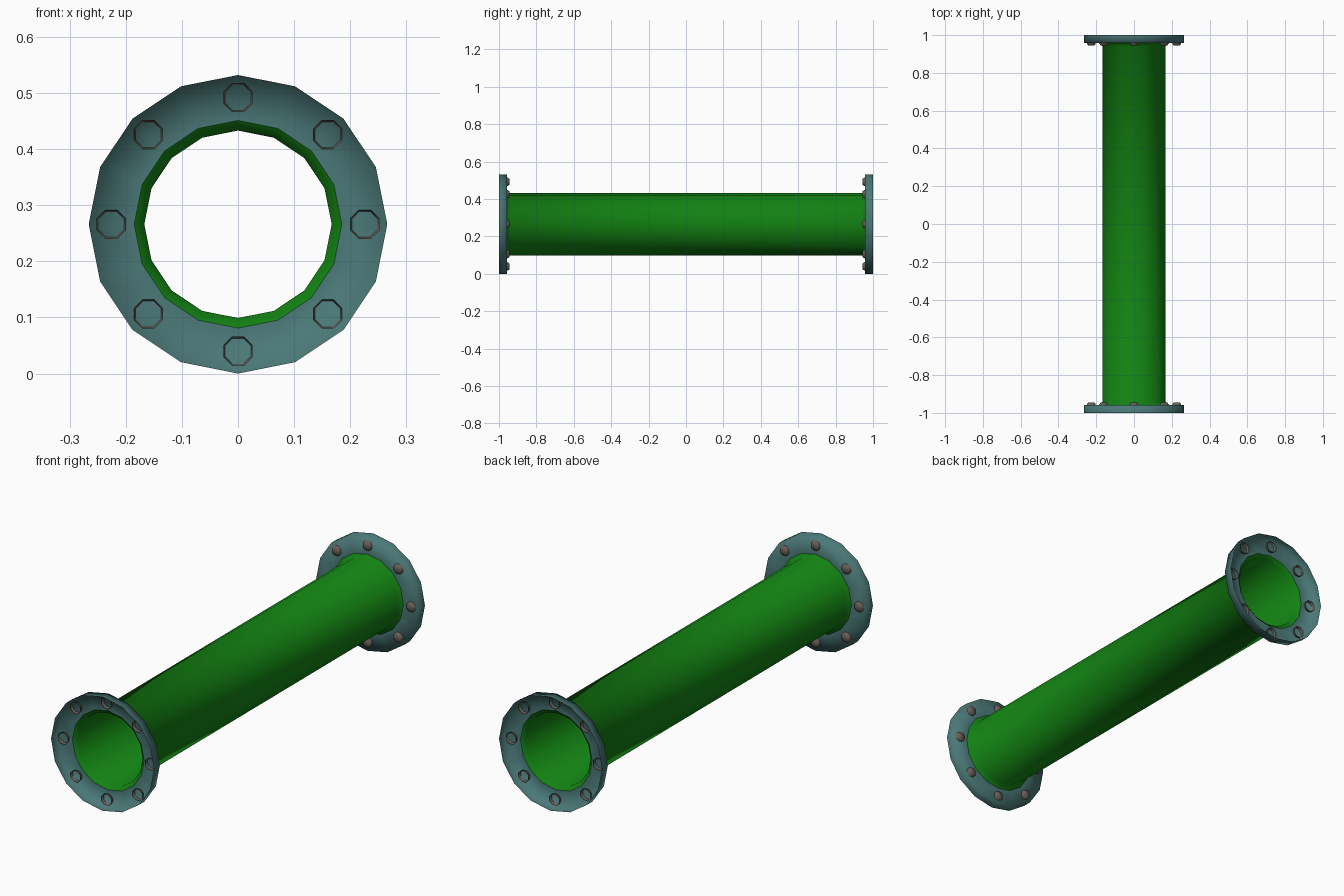
import bpy, bmesh, math

if "Cube" in bpy.data.objects:
    bpy.data.objects.remove(bpy.data.objects["Cube"])

ZC = 0.266          # height of the pipe axis
DISC_Y = -0.957     # inner plate of the front flange


def material(name, rgb):
    m = bpy.data.materials.new(name)
    m.diffuse_color = (*rgb, 1)
    m.use_nodes = True
    m.node_tree.nodes["Principled BSDF"].inputs["Base Color"].default_value = m.diffuse_color
    return m


GREEN = material("pipe green", (0.006, 0.22, 0.006))
TEAL = material("flange teal", (0.068, 0.19, 0.185))
GREY = material("bolt grey brown", (0.14, 0.11, 0.09))


def lathe(name, profile, sides, mat, cx=0, cz=ZC, turn=0, cap=False, mirror=True):
    """Turn (radius, y) points around an axis parallel to y."""
    bm = bmesh.new()
    rings = []
    for r, y in profile:
        ring = []
        for j in range(sides):
            a = turn + 2 * math.pi * j / sides
            ring.append(bm.verts.new((cx + r * math.cos(a), y, cz + r * math.sin(a))))
        rings.append(ring)
    for lo, hi in zip(rings, rings[1:]):
        for j in range(sides):
            k = (j + 1) % sides
            bm.faces.new((lo[j], hi[j], hi[k], lo[k]))
    if cap:
        bm.faces.new(rings[-1][::-1])
    for f in bm.faces:
        f.smooth = True
    mesh = bpy.data.meshes.new(name)
    bm.to_mesh(mesh)
    bm.free()
    mesh.materials.append(mat)
    ob = bpy.data.objects.new(name, mesh)
    bpy.context.collection.objects.link(ob)
    if mirror:
        mod = ob.modifiers.new("other end", 'MIRROR')
        mod.use_axis = (False, True, False)
        mod.use_mirror_merge = False
    return ob


# thin pipe with a short flare at both ends
lathe("pipe", [(0.185, DISC_Y), (0.167, -0.942), (0.167, 0.942), (0.185, -DISC_Y)],
      16, GREEN, mirror=False)

# flanges: open dish with an outer rim and an inner plate
lathe("flange", [(0.266, -1), (0.266, DISC_Y), (0.185, DISC_Y)], 16, TEAL)

# eight bolts per flange, hollow and open towards the pipe end
for i in range(8):
    a = i * math.pi / 4
    lathe(f"bolt_{i + 1}", [(0.028, -0.970), (0.0235, -0.952), (0.017, -0.944)],
          8, GREY, 0.226 * math.cos(a), ZC + 0.226 * math.sin(a), math.pi / 8, cap=True)
